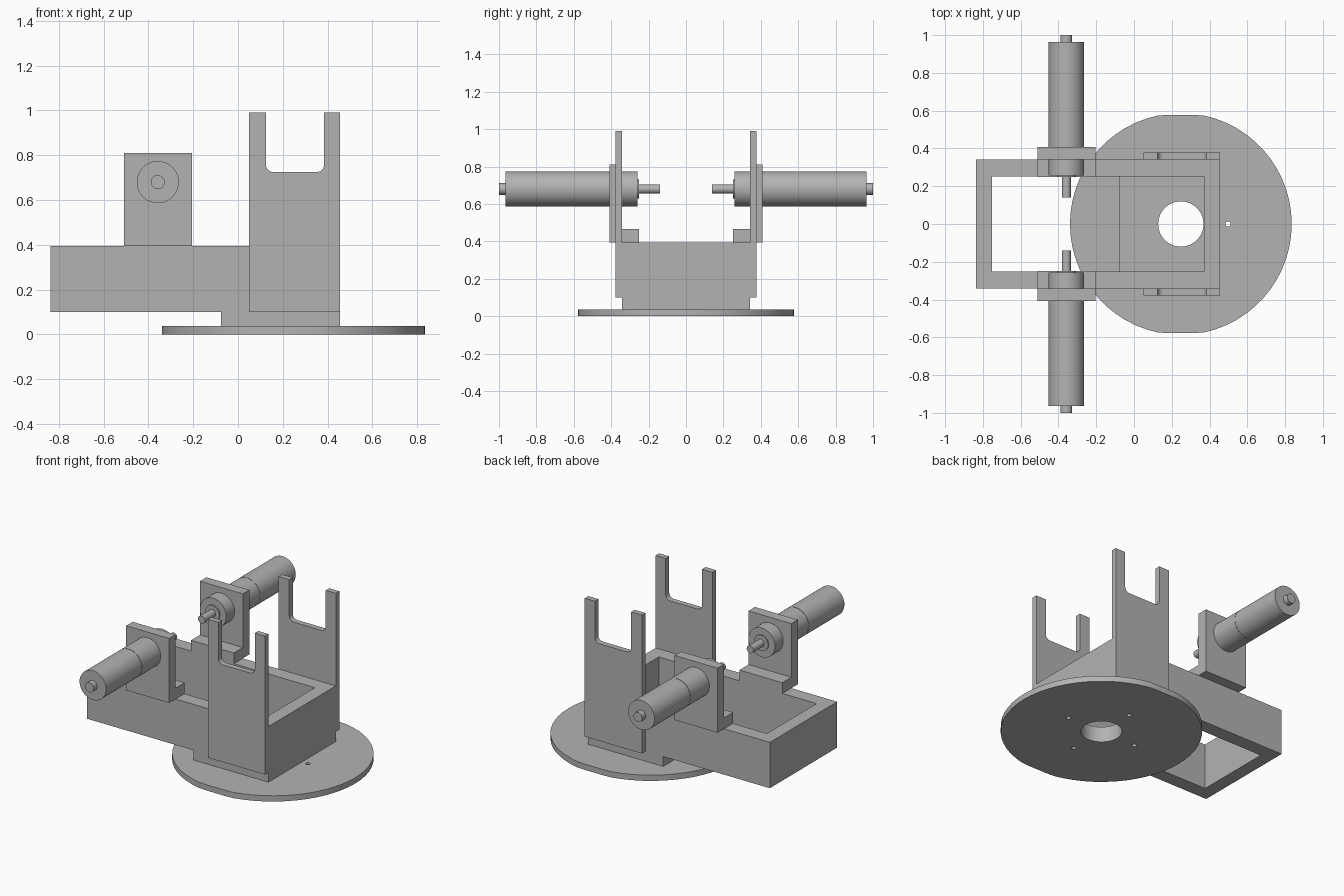
import bpy, bmesh, math
from mathutils import Matrix

if "Cube" in bpy.data.objects:
    bpy.data.objects.remove(bpy.data.objects["Cube"])

grey = bpy.data.materials.new("machined grey")
grey.use_nodes = True
COLOUR = (0.45, 0.45, 0.45, 1)
grey.diffuse_color = COLOUR
grey.node_tree.nodes["Principled BSDF"].inputs["Base Color"].default_value = COLOUR


def finish(name, bm, smooth=False):
    bmesh.ops.remove_doubles(bm, verts=bm.verts, dist=1e-5)
    bmesh.ops.recalc_face_normals(bm, faces=bm.faces)
    mesh = bpy.data.meshes.new(name)
    bm.to_mesh(mesh)
    bm.free()
    mesh.materials.append(grey)
    obj = bpy.data.objects.new(name, mesh)
    bpy.context.collection.objects.link(obj)
    for p in mesh.polygons:
        p.use_smooth = False
    if smooth:
        bpy.ops.object.select_all(action='DESELECT')
        obj.select_set(True)
        bpy.context.view_layer.objects.active = obj
        bpy.ops.object.shade_smooth_by_angle(angle=math.radians(30))
    return obj


def rect(x0, x1, y0, y1):
    return [(x0, y0), (x1, y0), (x1, y1), (x0, y1)]


def arc(cx, cy, r, a0=0, a1=360, n=48):
    steps = n if a1 - a0 == 360 else n + 1
    angles = [math.radians(a0 + (a1 - a0) * i / n) for i in range(steps)]
    return [(cx + r * math.cos(a), cy + r * math.sin(a)) for a in angles]


def extrude(name, loops, lo, hi, axis="z", smooth=False):
    """Fill the first loop, leave the others as holes, and extrude along axis."""
    curve = bpy.data.curves.new(name + " profile", 'CURVE')
    curve.dimensions = '2D'
    curve.fill_mode = 'BOTH'
    curve.extrude = abs(hi - lo) / 2
    for loop in loops:
        spline = curve.splines.new('POLY')
        spline.points.add(len(loop) - 1)
        for pt, (u, v) in zip(spline.points, loop):
            pt.co = (u, v, 0, 1)
        spline.use_cyclic_u = True
    temp = bpy.data.objects.new(name + " profile", curve)
    bpy.context.collection.objects.link(temp)
    mesh = bpy.data.meshes.new_from_object(
        temp.evaluated_get(bpy.context.evaluated_depsgraph_get()))
    bm = bmesh.new()
    bm.from_mesh(mesh)
    bpy.data.objects.remove(temp)
    bpy.data.curves.remove(curve)
    bpy.data.meshes.remove(mesh)
    for vert in bm.verts:
        u, v, w = vert.co
        w += (lo + hi) / 2
        vert.co = {"z": (u, v, w), "y": (u, w, v), "x": (w, u, v)}[axis]
    return finish(name, bm, smooth)


def lathe(name, profile, cx, cz, side):
    """Turn (y, radius) points around an axis along y."""
    bm = bmesh.new()
    verts = [bm.verts.new((cx + r, side * y, cz)) for y, r in profile]
    edges = [bm.edges.new(pair) for pair in zip(verts, verts[1:])]
    bmesh.ops.spin(bm, geom=verts + edges, cent=(cx, 0, cz), axis=(0, 1, 0),
                   angle=math.tau, steps=48, use_merge=False)
    return finish(name, bm, smooth=True)


# Turntable disc with trimmed sides, centre bore and four screw holes
CX, BORE = 0.248, 0.12
rim = [(x, max(-0.578, min(0.578, y))) for x, y in arc(CX, 0, 0.587, n=60)]
screws = [arc(CX + 0.25 * dx, 0.25 * dy, 0.014, n=16)
          for dx, dy in ((1, 0), (-1, 0), (0, 1), (0, -1))]
extrude("turntable_disc", [rim, arc(CX, 0, BORE)] + screws, 0, 0.037, smooth=True)

# Pedestal block, forming the floor of the frame
extrude("pedestal", [rect(-0.077, 0.456, -0.342, 0.342), arc(CX, 0, BORE)],
        0.037, 0.1, smooth=True)

# Rectangular frame, open above and below
extrude("frame", [rect(-0.836, 0.456, -0.342, 0.342),
                  rect(-0.752, 0.37, -0.252, 0.252)], 0.1, 0.395)

# Notched upright outline with rounded notch corners
R = 0.032
fork = ([(0.05, 0.1), (0.456, 0.1), (0.456, 0.99), (0.384, 0.99)]
        + arc(0.384 - R, 0.725 + R, R, 0, -90, 8)
        + arc(0.125 + R, 0.725 + R, R, -90, -180, 8)
        + [(0.125, 0.99), (0.05, 0.99)])

# Motor outline: shaft, boss, two-piece body with a fine seam, rear stub
motor = [(0.14, 0), (0.14, 0.024), (0.25, 0.024), (0.25, 0.05), (0.258, 0.05),
         (0.258, 0.094), (0.599, 0.094), (0.599, 0.092), (0.602, 0.092),
         (0.602, 0.094), (0.964, 0.094), (0.964, 0.031), (1, 0.031), (1, 0)]

for label, s in (("left", 1), ("right", -1)):
    # Labels name the back and front rows
    row = "back" if s > 0 else "front"
    extrude(row + "_upright", [fork], s * 0.342, s * 0.378, "y", smooth=True)
    angle = [(0.25, 0.395), (0.408, 0.395), (0.408, 0.81), (0.342, 0.81),
             (0.342, 0.465), (0.25, 0.465)]
    extrude(row + "_motor_bracket", [[(s * y, z) for y, z in angle]],
            -0.51, -0.205, "x")
    lathe(row + "_motor", motor, -0.358, 0.68, s)
